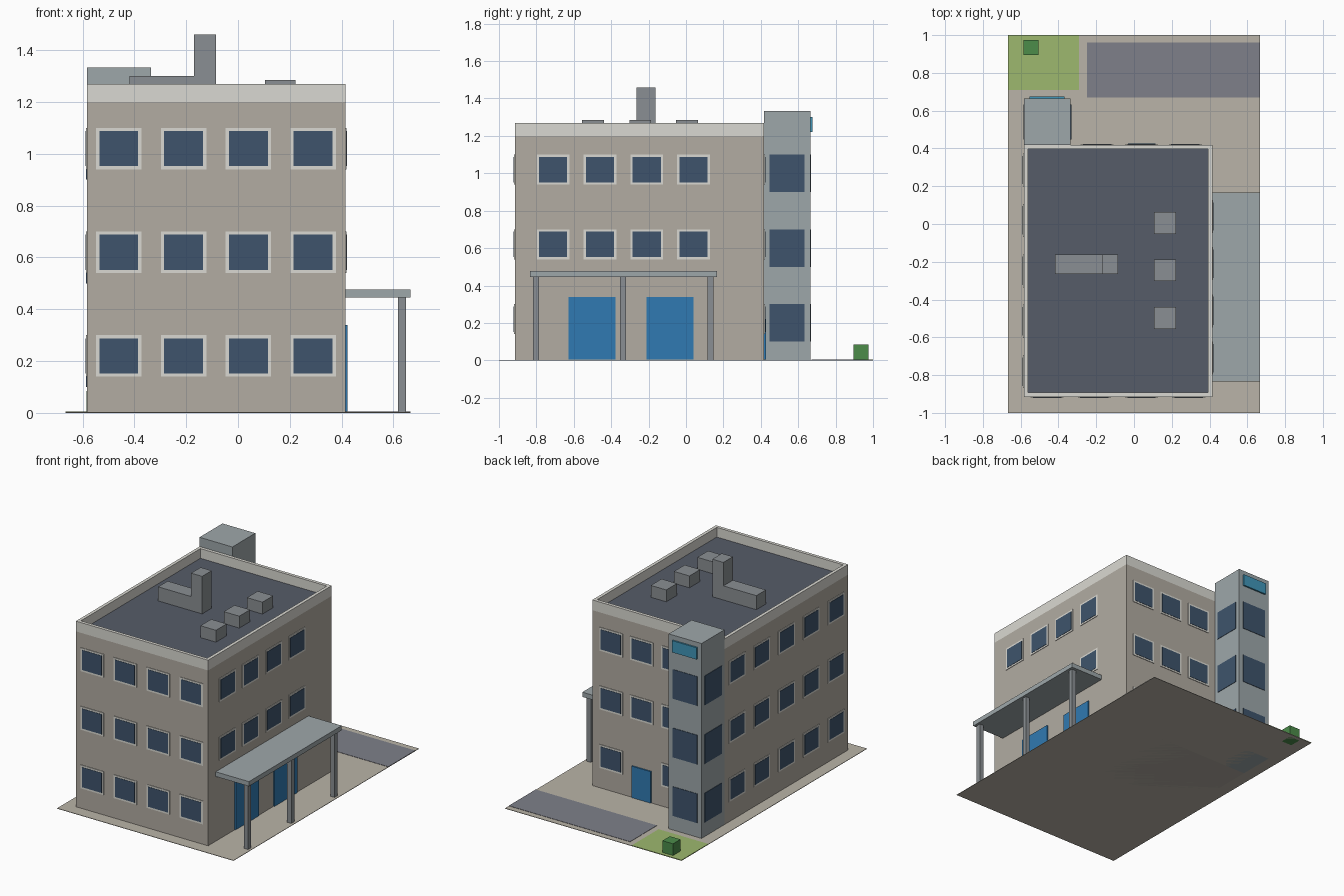
import bpy, bmesh
from mathutils import Vector

if "Cube" in bpy.data.objects:
    bpy.data.objects.remove(bpy.data.objects["Cube"])


def material(name, r, g, b):
    # 0-255 screen colour to linear
    m = bpy.data.materials.new(name)
    m.diffuse_color = [((c / 255 + 0.055) / 1.055) ** 2.4 for c in (r, g, b)] + [1]
    m.use_nodes = True
    m.node_tree.nodes["Principled BSDF"].inputs["Base Color"].default_value = m.diffuse_color
    return m


WALL = material("wall", 178, 172, 162)
TRIM = material("trim", 218, 217, 210)
GLASS = material("glass", 62, 84, 108)
ROOF = material("roof", 86, 92, 104)
METAL = material("metal", 138, 143, 147)
PANEL = material("panel", 158, 167, 170)
DOOR = material("door", 48, 122, 178)
SIGN = material("sign", 65, 150, 185)
PAVE = material("paving", 186, 180, 168)
ASPHALT = material("asphalt", 126, 128, 138)
GRASS = material("grass", 157, 184, 110)
LEAF = material("leaf", 76, 140, 74)


def boxes(name, mat, *spans):
    """One object from boxes given as (x0, x1, y0, y1, z0, z1)."""
    bm = bmesh.new()
    for x0, x1, y0, y1, z0, z1 in spans:
        verts = bmesh.ops.create_cube(bm, size=1)["verts"]
        size = Vector((x1 - x0, y1 - y0, z1 - z0))
        mid = Vector((x0 + x1, y0 + y1, z0 + z1)) / 2
        for v in verts:
            v.co = v.co * size + mid
    me = bpy.data.meshes.new(name)
    bm.to_mesh(me)
    bm.free()
    me.materials.append(mat)
    ob = bpy.data.objects.new(name, me)
    bpy.context.collection.objects.link(ob)
    return ob


def panel(side, plane, c, w, z0, z1, depth):
    """Span of a thin panel standing proud of a wall."""
    a, b = c - w / 2, c + w / 2
    p = sorted((plane - 0.004 * (1 if side in ("right", "back") else -1),
                plane + depth * (1 if side in ("right", "back") else -1)))
    if side in ("left", "right"):
        return (*p, a, b, z0, z1)
    return (a, b, *p, z0, z1)


# building extents
X0, X1, Y0, Y1, H, TOP = -0.583, 0.415, -0.915, 0.418, 1.20, 1.27
T = 0.022
# tower extents
TX0, TX1, TY1, TH = X0, -0.335, 0.665, 1.333

# site
boxes("paved_base", PAVE, (-0.666, 0.666, -1, 1, 0, 0.003))
boxes("parking_strip", ASPHALT, (-0.25, 0.666, 0.67, 0.96, 0.001, 0.005))
boxes("lawn", GRASS, (-0.666, -0.29, 0.71, 1, 0.001, 0.005))
boxes("shrub", LEAF, (-0.585, -0.505, 0.895, 0.975, 0, 0.085))

# main block, roof and parapet
boxes("main_block", WALL, (X0, X1, Y0, Y1, 0, H))
boxes("roof_deck", ROOF, (X0 + T, X1 - T, Y0 + T, Y1 - T, H - 0.01, H + 0.004))
boxes("parapet", TRIM,
      (X0, X1, Y0, Y0 + T, H, TOP), (X0, X1, Y1 - T, Y1, H, TOP),
      (X0, X0 + T, Y0 + T, Y1 - T, H, TOP), (X1 - T, X1, Y0 + T, Y1 - T, H, TOP))

# roof equipment
boxes("roof_vents", METAL, *[(0.105, 0.222, y - 0.058, y + 0.058, H, 1.285)
                             for y in (-0.497, -0.245, 0.005)])
boxes("roof_duct", METAL, (-0.418, -0.169, -0.265, -0.162, H, 1.30))
boxes("exhaust_stack", METAL, (-0.169, -0.085, -0.265, -0.162, H, 1.46))

# windows: side, wall plane, centres, rows
ROWS = (0.22, 0.62, 1.02)
layout = [
    ("front", Y0, (-0.46, -0.21, 0.04, 0.29), ROWS),
    ("right", X1, (-0.71, -0.46, -0.21, 0.04), ROWS[1:]),
    ("left", X0, [-0.782 + 0.267 * i for i in range(5)], ROWS),
    ("back", Y1, (-0.195, 0.04, 0.272), ROWS[1:]),
    ("back", Y1, (-0.195, 0.272), ROWS[:1]),
]
frames, panes = [], []
for side, plane, centres, rows in layout:
    for c in centres:
        for z in rows:
            frames.append(panel(side, plane, c, 0.175, z - 0.08, z + 0.08, 0.004))
            panes.append(panel(side, plane, c, 0.15, z - 0.068, z + 0.068, 0.006))
boxes("window_frames", TRIM, *frames)
boxes("window_panes", GLASS, *panes)

# stair tower with windows on three sides and a blank sign panel
boxes("stair_tower", PANEL, (TX0, TX1, Y1, TY1, 0, TH))
tower = []
for z in (0.10, 0.50, 0.90):
    tower += [panel("right", TX1, 0.54, 0.185, z, z + 0.2, 0.003),
              panel("left", TX0, 0.54, 0.185, z, z + 0.2, 0.003),
              panel("back", TY1, -0.46, 0.185, z, z + 0.2, 0.003)]
boxes("tower_windows", GLASS, *tower)
boxes("tower_sign_panel", SIGN, panel("back", TY1, -0.46, 0.185, 1.22, 1.30, 0.011))

# doors
boxes("loading_doors", DOOR, *[panel("right", X1, c, 0.25, 0.005, 0.34, 0.008)
                               for c in (-0.503, -0.085)])
boxes("back_door", DOOR, panel("back", Y1, 0.04, 0.145, 0.005, 0.22, 0.009))

# canopy and posts
boxes("canopy_roof", PANEL, (X1, 0.666, -0.833, 0.167, 0.445, 0.477))
boxes("canopy_posts", METAL, *[(0.617, 0.649, y - 0.016, y + 0.016, 0, 0.445)
                               for y in (-0.802, -0.336, 0.13)])
